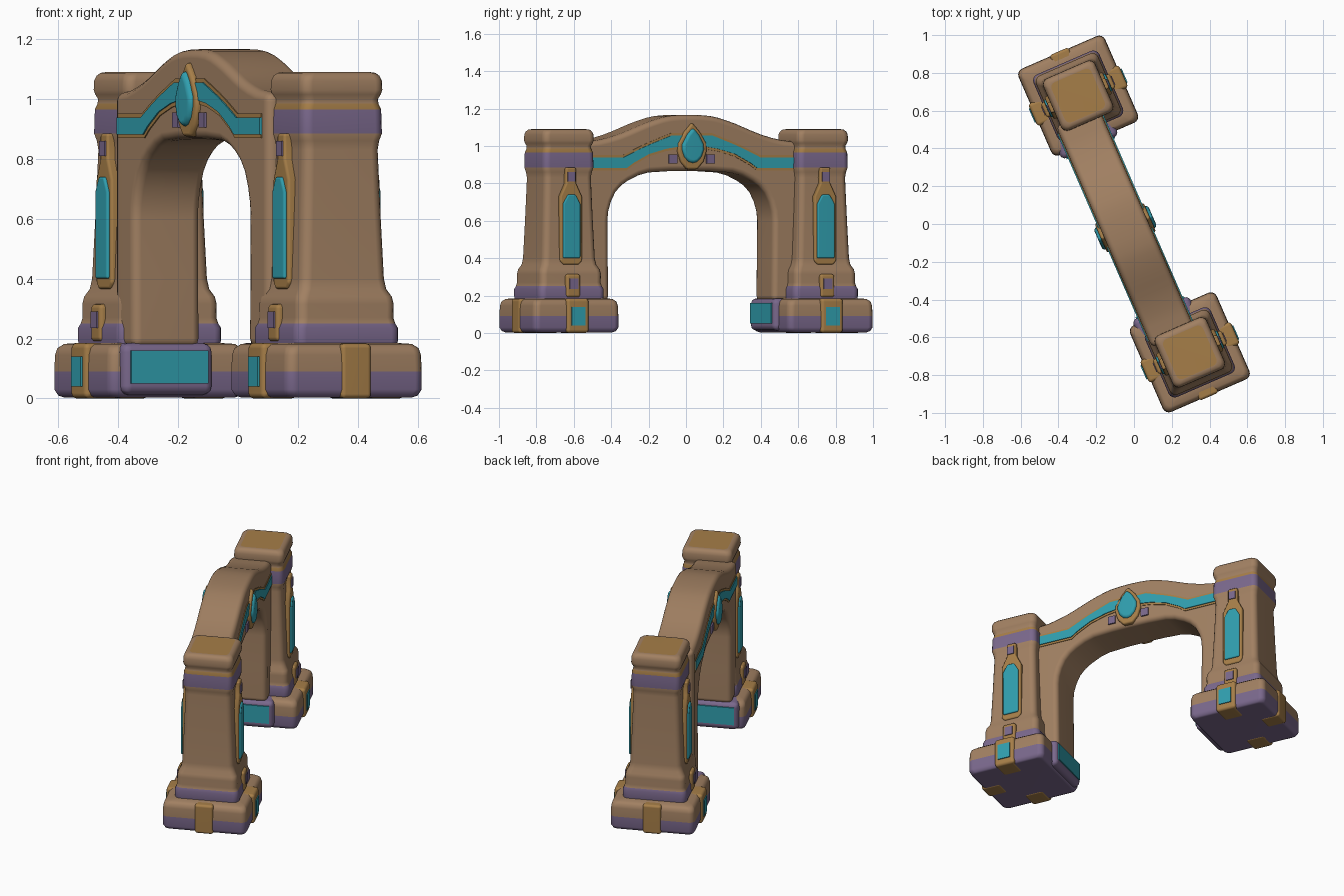
import bpy, bmesh, math
from mathutils import Matrix

if "Cube" in bpy.data.objects:
    bpy.data.objects.remove(bpy.data.objects["Cube"])

# The gateway runs along its local y axis and is turned about z
TURN = Matrix.Rotation(math.radians(23.5), 4, 'Z')
PY = 0.741      # pillar distance from the middle
AX = -0.05      # sideways offset of the arch


def mat(name, rgb):
    m = bpy.data.materials.new(name)
    lin = [(c / 255 / 12.92) if c < 10 else ((c / 255 + 0.055) / 1.055) ** 2.4 for c in rgb]
    m.diffuse_color = (*lin, 1)
    m.use_nodes = True
    m.node_tree.nodes["Principled BSDF"].inputs["Base Color"].default_value = m.diffuse_color
    return m


TAN = mat("tan stone", (161, 128, 98))
GOLD = mat("gold trim", (166, 126, 72))
PURPLE = mat("purple stone", (122, 104, 140))
TEAL = mat("teal gem", (48, 158, 174))


def finish(name, bm, mats, bevel=0.0, seg=3):
    bmesh.ops.recalc_face_normals(bm, faces=bm.faces)
    if bevel:
        edges = [e for e in bm.edges if e.calc_face_angle(0) > 0.6]
        bmesh.ops.bevel(bm, geom=edges, offset=bevel, segments=seg, profile=0.5,
                        affect='EDGES', clamp_overlap=True)
    me = bpy.data.meshes.new(name)
    bm.transform(TURN)
    bm.to_mesh(me)
    bm.free()
    for m in mats:
        me.materials.append(m)
    me.shade_smooth()
    me.set_sharp_from_angle(angle=math.radians(50))
    ob = bpy.data.objects.new(name, me)
    bpy.context.collection.objects.link(ob)
    ob.modifiers.new("normals", 'WEIGHTED_NORMAL').keep_sharp = True
    return ob


def prism(name, pts, x0, x1, m, bevel=0.0, seg=3):
    """Outline in (y, z) pushed from x0 to x1."""
    bm = bmesh.new()
    a = [bm.verts.new((x0, y, z)) for y, z in pts]
    b = [bm.verts.new((x1, y, z)) for y, z in pts]
    bm.faces.new(a)
    bm.faces.new(b)
    n = len(pts)
    for i in range(n):
        j = (i + 1) % n
        bm.faces.new((a[i], a[j], b[j], b[i]))
    return finish(name, bm, [m], bevel, seg)


def box(name, x0, x1, y0, y1, z0, z1, m, bevel=0.0):
    return prism(name, [(y0, z0), (y1, z0), (y1, z1), (y0, z1)], x0, x1, m, bevel)


def mirrored(half):
    """Half outline from the top middle to the bottom, mirrored in y."""
    return half + [(-y, z) for y, z in reversed(half) if y > 0]


def loft(name, cy, rings):
    """Stack of rounded squares; each ring is (z, half size, material of the band above)."""
    bm = bmesh.new()
    mats = [TAN, GOLD, PURPLE]
    loops = []
    for z, h, _ in rings:
        r = min(0.035, h * 0.25)
        loop = []
        for q, (sx, sy) in enumerate([(1, 1), (-1, 1), (-1, -1), (1, -1)]):
            for k in range(5):
                t = math.pi / 2 * (q + k / 4)
                loop.append(bm.verts.new((sx * (h - r) + r * math.cos(t),
                                          cy + sy * (h - r) + r * math.sin(t), z)))
        loops.append(loop)
    for lo, hi, ring in zip(loops, loops[1:], rings):
        for i in range(20):
            j = (i + 1) % 20
            bm.faces.new((lo[i], lo[j], hi[j], hi[i])).material_index = mats.index(ring[2])
    bm.faces.new(loops[0]).material_index = mats.index(rings[0][2])
    bm.faces.new(loops[-1]).material_index = mats.index(rings[-1][2])
    return finish(name, bm, mats)


T, G, P = TAN, GOLD, PURPLE
BASE = [(0.003, 0.225, P), (0.01, 0.24, P), (0.03, 0.25, P), (0.09, 0.25, T), (0.145, 0.248, T),
        (0.168, 0.242, T), (0.182, 0.225, T), (0.186, 0.18, T)]
SHAFT = [(0.17, 0.186, P), (0.195, 0.19, P), (0.235, 0.19, P), (0.25, 0.183, T), (0.27, 0.178, T),
         (0.315, 0.179, T), (0.34, 0.174, T), (0.365, 0.16, T), (0.40, 0.154, T), (0.60, 0.146, T),
         (0.83, 0.138, T), (0.86, 0.142, T), (0.885, 0.149, P), (0.965, 0.147, G),
         (0.985, 0.14, T), (1.0, 0.139, T), (1.015, 0.146, T), (1.03, 0.15, T), (1.06, 0.149, T),
         (1.077, 0.143, T), (1.087, 0.132, T), (1.09, 0.115, G)]

for s, side in ((-1, "near"), (1, "far")):
    cy = s * PY
    loft(side + "_base", cy, BASE)
    loft(side + "_pillar", cy, SHAFT)
    # gold strap on the outer end of the base
    box(side + "_base_strap", -0.055, 0.055, cy + s * 0.13, cy + s * 0.256, 0, 0.183, GOLD, 0.015)
    # inner foot below the arch leg
    box(side + "_inner_foot", AX - 0.165, AX + 0.165, s * 0.462, s * 0.62, 0.012, 0.185, PURPLE, 0.03)
    box(side + "_inner_foot_panel", AX - 0.14, AX + 0.14, s * 0.456, s * 0.48, 0.05, 0.16, TEAL)
    # decoration on the front and back of each pillar
    for d, face in ((-1, "front"), (1, "back")):
        n = f"{side}_{face}_"

        def shape(half):
            return [(cy + y, z) for y, z in mirrored(half)]
        box(n + "base_block", d * 0.13, d * 0.262, cy - 0.065, cy + 0.065, 0, 0.185, GOLD, 0.018)
        box(n + "base_gem", d * 0.24, d * 0.268, cy - 0.04, cy + 0.04, 0.04, 0.14, TEAL)
        box(n + "lower_block", d * 0.13, d * 0.199, cy - 0.042, cy + 0.042, 0.19, 0.315, GOLD, 0.015)
        box(n + "lower_stud", d * 0.18, d * 0.204, cy - 0.025, cy + 0.025, 0.235, 0.29, PURPLE)
        prism(n + "panel_frame", shape([(0.03, 0.885), (0.03, 0.80), (0.064, 0.73), (0.064, 0.385),
                                        (0.045, 0.365)]), d * 0.12, d * 0.168, GOLD, 0.01)
        prism(n + "panel_gem", shape([(0.022, 0.74), (0.05, 0.69), (0.05, 0.40)]),
              d * 0.14, d * 0.178, TEAL, 0.008)
        box(n + "upper_stud", d * 0.14, d * 0.174, cy - 0.022, cy + 0.022, 0.81, 0.86, PURPLE)

# arch with legs running down the inner sides of the pillars
arch = [(0, 1.166), (0.06, 1.165), (0.12, 1.16), (0.17, 1.15), (0.22, 1.135), (0.27, 1.118),
        (0.32, 1.098), (0.37, 1.078), (0.42, 1.06), (0.48, 1.043), (0.54, 1.03), (0.64, 1.02),
        (0.64, 0.17), (0.475, 0.17), (0.478, 0.40), (0.48, 0.60), (0.475, 0.65), (0.46, 0.70),
        (0.435, 0.75), (0.40, 0.787), (0.36, 0.813), (0.30, 0.842), (0.24, 0.858), (0.12, 0.865),
        (0, 0.866)]
prism("arch", mirrored(arch), AX - 0.123, AX + 0.123, TAN, 0.03)

BAND_TOP = [(0.05, 1.055), (0.12, 1.055), (0.24, 1.01), (0.30, 0.985), (0.40, 0.938), (0.60, 0.938)]
BAND_LOW = [(0.60, 0.882), (0.38, 0.882), (0.34, 0.91), (0.25, 0.957), (0.15, 0.985), (0.05, 1.0)]
GEM = [(0, 1.10), (0.035, 1.06), (0.062, 1.01), (0.064, 0.98), (0.05, 0.94), (0.025, 0.915), (0, 0.908)]
FRAME = [(0, 1.125), (0.045, 1.075), (0.082, 1.015), (0.084, 0.97), (0.066, 0.915), (0.03, 0.875)]

for d, face in ((-1, "front"), (1, "back")):
    def depth(t):
        return AX + d * (0.123 + t)
    # teal ribbon with gold edging either side of the keystone
    for s, side in ((-1, "near"), (1, "far")):
        n = f"{side}_{face}_"
        edge = [(s * y, z + 0.013) for y, z in BAND_TOP] + [(s * y, z - 0.013) for y, z in BAND_LOW]
        prism(n + "ribbon_edge", edge, depth(-0.02), depth(0.004), GOLD)
        prism(n + "ribbon", [(s * y, z) for y, z in BAND_TOP + BAND_LOW], depth(-0.02), depth(0.009), TEAL)
        box(n + "keystone_stud", depth(-0.02), depth(0.009), s * 0.11 - 0.024, s * 0.11 + 0.024,
            0.905, 0.955, PURPLE)
    # keystone gem in a gold setting
    prism(face + "_keystone", mirrored(FRAME), depth(-0.03), depth(0.018), GOLD, 0.012)
    prism(face + "_keystone_gem", mirrored(GEM), depth(-0.02), depth(0.034), TEAL, 0.018)
